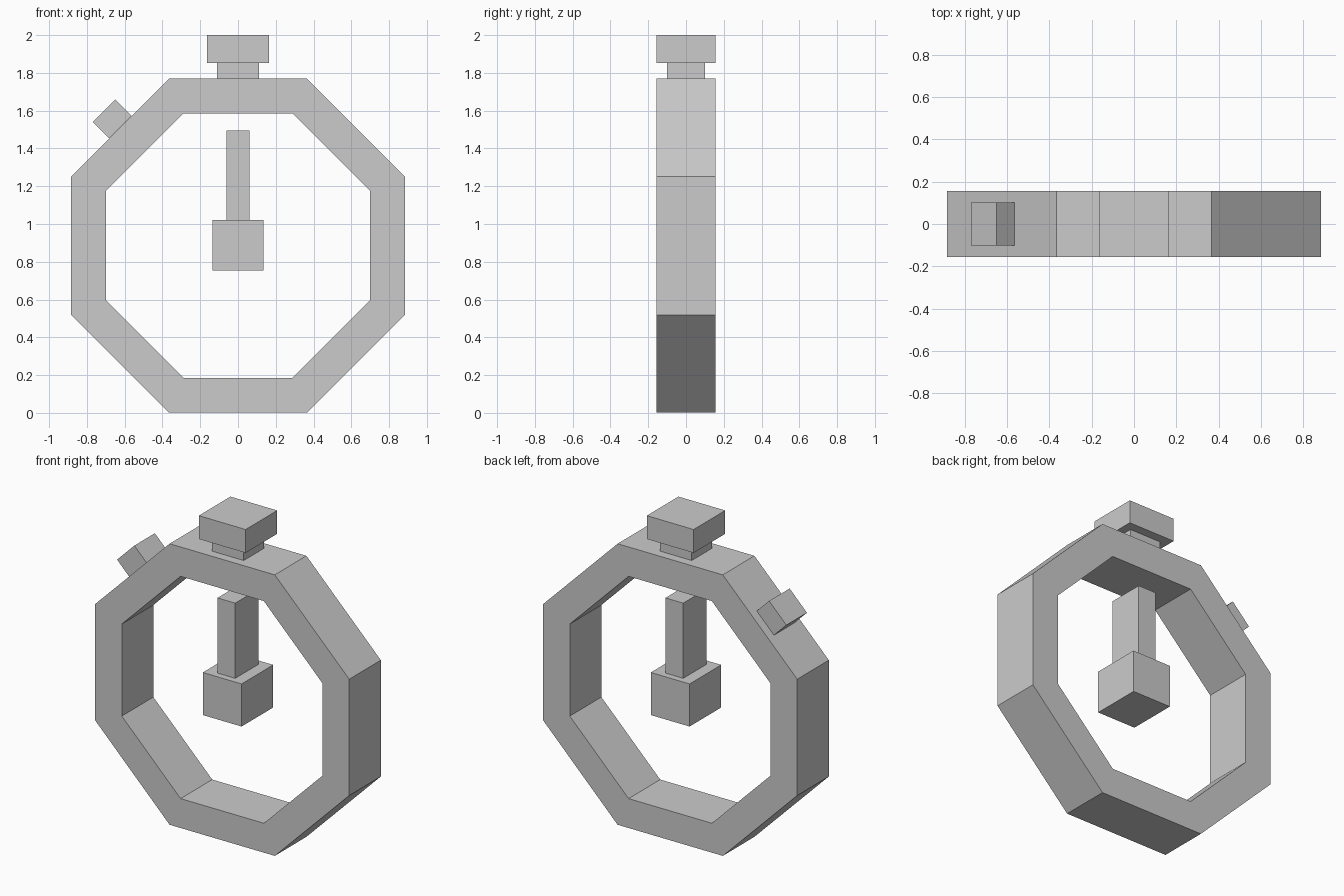
import bpy
import bmesh
from math import cos, sin, pi, radians
from mathutils import Matrix

cube = bpy.data.objects.get("Cube")
if cube:
    bpy.data.objects.remove(cube, do_unlink=True)

# Single flat grey
grey = bpy.data.materials.new("light_grey")
grey.use_nodes = True
colour = (0.6, 0.6, 0.6, 1)
grey.diffuse_color = colour
grey.node_tree.nodes["Principled BSDF"].inputs["Base Color"].default_value = colour


def add_object(name, bm):
    bmesh.ops.recalc_face_normals(bm, faces=bm.faces)
    mesh = bpy.data.meshes.new(name)
    bm.to_mesh(mesh)
    bm.free()
    mesh.materials.append(grey)
    obj = bpy.data.objects.new(name, mesh)
    bpy.context.collection.objects.link(obj)
    return obj


def add_box(name, centre, size, tilt=0):
    bm = bmesh.new()
    bmesh.ops.create_cube(bm, size=1, matrix=Matrix.Diagonal((*size, 1)))
    obj = add_object(name, bm)
    obj.location = centre
    obj.rotation_euler.y = radians(tilt)
    return obj


def add_ring(name, z, outer, inner, depth, sides=8):
    """Flat-sided ring; outer and inner are centre-to-side distances."""
    bm = bmesh.new()
    section = [(outer, -depth), (outer, depth), (inner, depth), (inner, -depth)]
    loops = []
    for i in range(sides):
        angle = (i + 0.5) * 2 * pi / sides
        loops.append([bm.verts.new((r / cos(pi / sides) * cos(angle), y,
                                    z + r / cos(pi / sides) * sin(angle)))
                      for r, y in section])
    for i, a in enumerate(loops):
        b = loops[(i + 1) % sides]
        for j in range(4):
            k = (j + 1) % 4
            bm.faces.new((a[j], a[k], b[k], b[j]))
    return add_object(name, bm)


# Octagonal case
add_ring("case_ring", 0.885, 0.884, 0.699, 0.157)

# Crown on top
add_box("crown_neck", (0, 0, 1.811), (0.22, 0.2, 0.084))
add_box("crown_cap", (0, 0, 1.9265), (0.326, 0.314, 0.147))

# Side button on the sloping upper right side
add_box("side_button", (-0.667, 0, 1.557), (0.17, 0.204, 0.122), tilt=-45)

# Hand and its hub in the middle
add_box("hand", (0, 0, 1.257), (0.124, 0.232, 0.474))
add_box("hand_hub", (0, 0, 0.887), (0.27, 0.314, 0.268))
